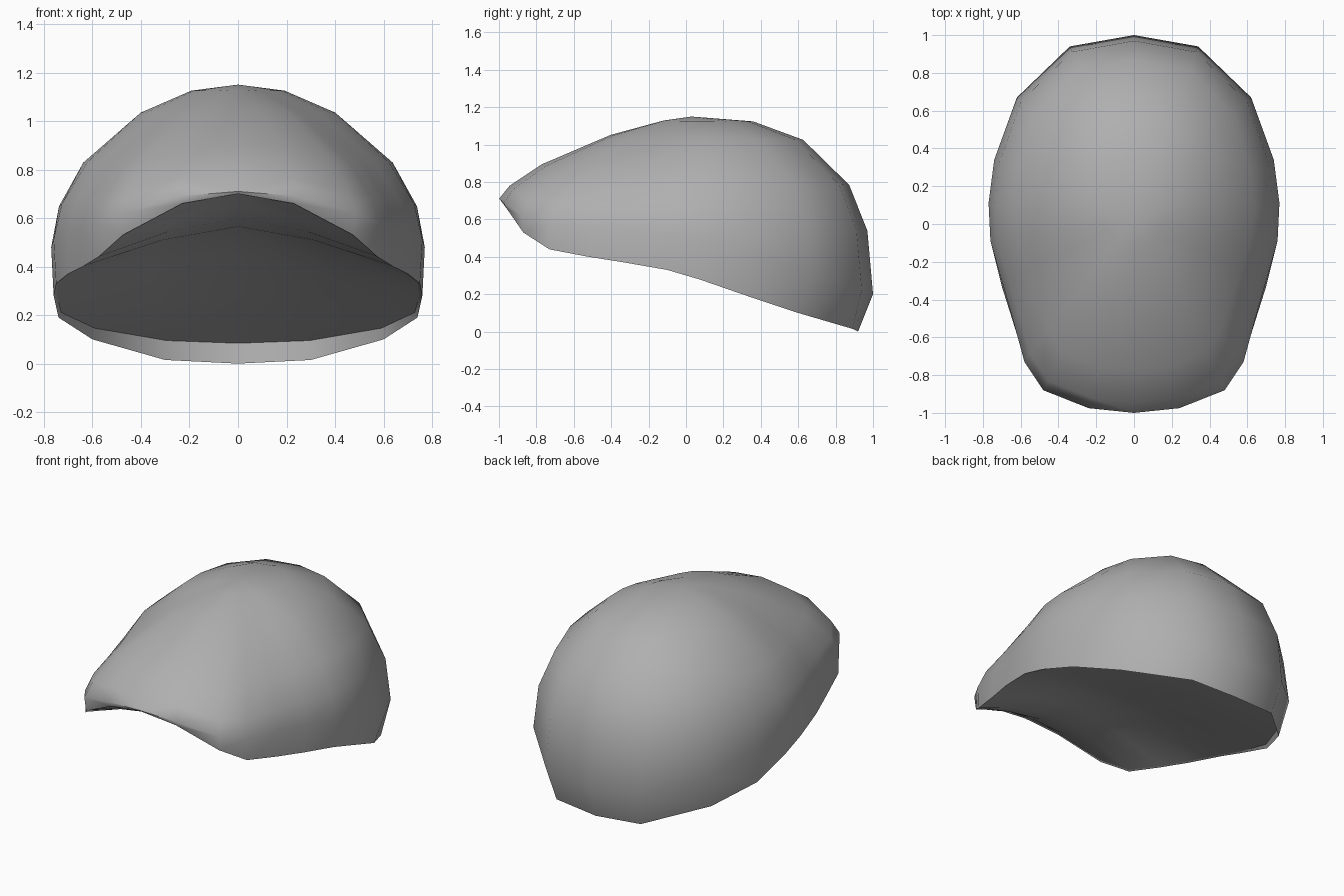
import bpy
import bmesh
from math import sin, cos, pi, radians

default_cube = bpy.data.objects.get("Cube")
if default_cube:
    bpy.data.objects.remove(default_cube, do_unlink=True)

# One plain grey for the whole shell
grey = bpy.data.materials.new("plain_grey")
grey.use_nodes = True
colour = (0.43, 0.43, 0.43, 1)
grey.diffuse_color = colour
grey.node_tree.nodes["Principled BSDF"].inputs["Base Color"].default_value = colour

# Half outlines from back to front: bottom rim, and the widest ring above it
RIM = [(0, .92, 0), (.3, .89, .015), (.6, .6, .1), (.74, .33, .19),
       (.76, .07, .28), (.75, -.1, .33), (.7, -.33, .37), (.64, -.52, .4),
       (.575, -.73, .44), (.475, -.87, .53), (.23, -.96, .66), (0, -.99, .7)]
WIDEST = [(0, 1, .2), (.34, .94, .22), (.62, .67, .31), (.74, .34, .42),
          (.77, .11, .48), (.76, -.09, .51), (.7, -.3, .54), (.64, -.51, .56),
          (.58, -.73, .58), (.48, -.88, .62), (.24, -.975, .69), (0, -1, .71)]
# Height of the shallow underside along the middle
MIDDLE = [.085, .095, .18, .285, .39, .46, .55, .565, .6, .64, .69, .7]
CROWN_Y, CROWN_Z = .03, 1.15
ANGLES = [90, 75, 57, 33, 16, 0]        # dome rings from crown to widest
LIP = len(ANGLES) + 1


def dome_point(base, degrees):
    """Point on the curve from the widest ring up to the crown."""
    x, y, z = base
    angle = radians(degrees)
    power = 2 / (1.8 + .55 * y + .15 * y * y)   # fuller at the back, leaner in front
    out = max(cos(angle), 0) ** power
    up = sin(angle) ** power
    return (x * out, CROWN_Y + (y - CROWN_Y) * out, z + (CROWN_Z - z) * up)


def lip_point(rim):
    """Inner edge of the rim, raised most at the back."""
    x, y, z = rim
    back = max(y, 0) / .92
    return (x * .985, y * (.99 + .03 * back), z + .004 + .08 * back ** 1.5)


def build_chain(rim, widest, middle):
    chain = [dome_point(widest, degrees) for degrees in ANGLES]
    lip = lip_point(rim)
    x, y, z = lip
    if x == 0:
        inner = [lip, lip]
    else:
        inner = [(x / 2, y, z + (middle - z) * .65), (0, y, middle)]
    return chain + [rim, lip] + inner


# Skin the chains into one half, then mirror it into a closed shell
bm = bmesh.new()
chains = [[bm.verts.new(p) for p in build_chain(*data)]
          for data in zip(RIM, WIDEST, MIDDLE)]
for a, b in zip(chains, chains[1:]):
    for i in range(len(a) - 1):
        bm.faces.new((a[i], a[i + 1], b[i + 1], b[i]))
    bm.edges.get((a[LIP], b[LIP])).smooth = False
bmesh.ops.remove_doubles(bm, verts=bm.verts[:], dist=.001)
bmesh.ops.mirror(bm, geom=bm.verts[:] + bm.edges[:] + bm.faces[:],
                 axis='X', merge_dist=.001)
bmesh.ops.remove_doubles(bm, verts=bm.verts[:], dist=.001)
bmesh.ops.recalc_face_normals(bm, faces=bm.faces[:])

mesh = bpy.data.meshes.new("cap_shell")
bm.to_mesh(mesh)
bm.free()
mesh.materials.append(grey)
shell = bpy.data.objects.new("cap_shell", mesh)
bpy.context.collection.objects.link(shell)

# Smooth surface with a crisp rim
bpy.ops.object.select_all(action='DESELECT')
shell.select_set(True)
bpy.context.view_layer.objects.active = shell
bpy.ops.object.shade_smooth_by_angle(angle=pi * .35)
